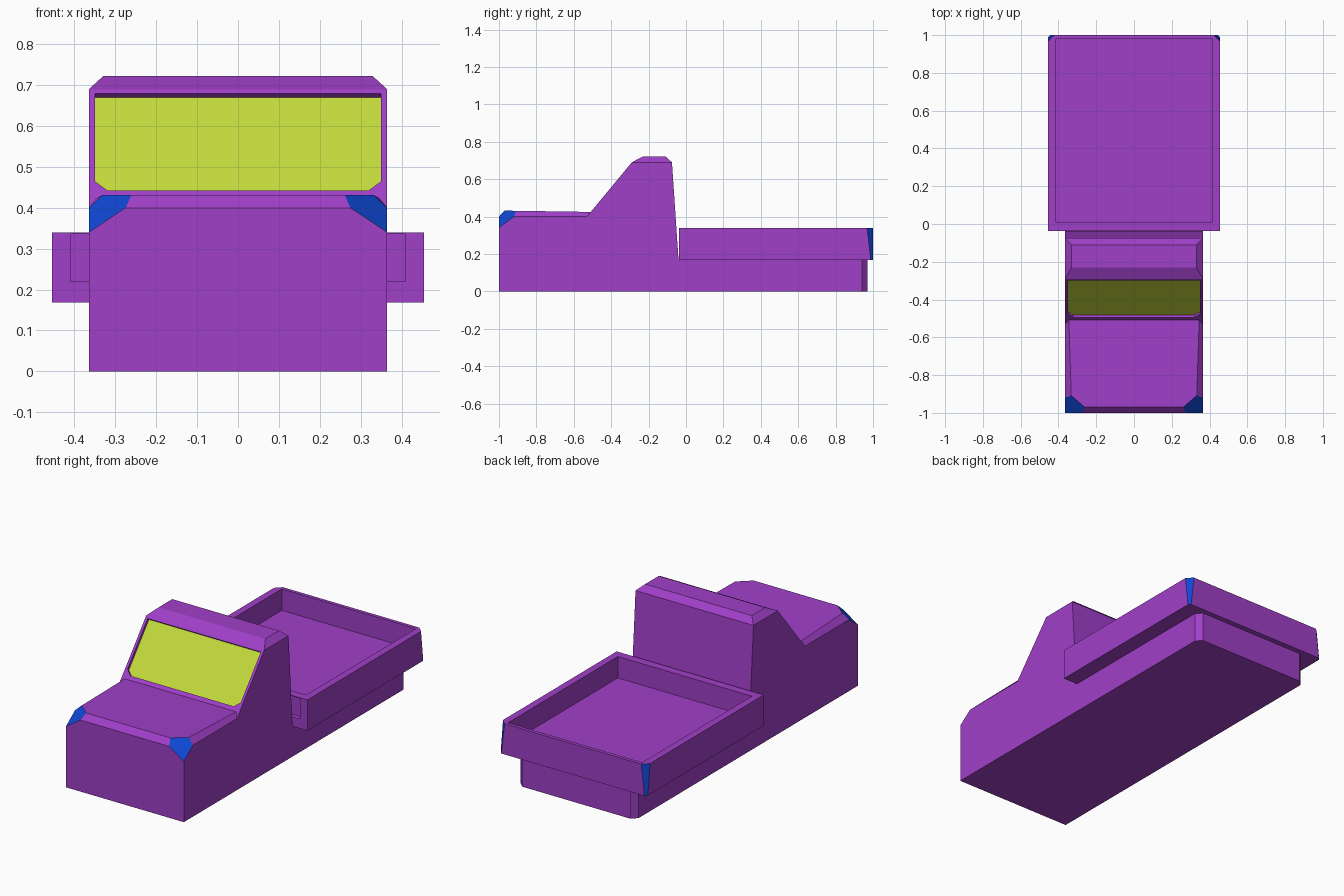
import bpy, bmesh
from mathutils import Vector

if "Cube" in bpy.data.objects:
    bpy.data.objects.remove(bpy.data.objects["Cube"])


def material(name, rgb):
    m = bpy.data.materials.new(name)
    m.diffuse_color = (*rgb, 1)
    m.use_nodes = True
    m.node_tree.nodes["Principled BSDF"].inputs["Base Color"].default_value = m.diffuse_color
    return m


MATS = [material("purple_paint", (0.35, 0.05, 0.58)),
        material("blue_lamp", (0.005, 0.065, 0.67)),
        material("yellow_glass", (0.55, 0.70, 0.045))]


def face(bm, pts, mat=0):
    f = bm.faces.new([bm.verts.new(p) for p in pts])
    f.material_index = mat
    return f


def bridge(bm, a, b, skip=(), lamps=()):
    """Join two loops of equal length with quads."""
    n = len(a)
    for i in range(n):
        if i not in skip:
            j = (i + 1) % n
            face(bm, [a[i], a[j], b[j], b[i]], 1 if i in lamps else 0)


def finish(bm, name):
    bmesh.ops.recalc_face_normals(bm, faces=bm.faces)
    me = bpy.data.meshes.new(name)
    bm.to_mesh(me)
    bm.free()
    for m in MATS:
        me.materials.append(m)
    ob = bpy.data.objects.new(name, me)
    bpy.context.collection.objects.link(ob)
    return ob


# --- truck body: hood, cab and chassis in one shell ---
W = 0.365
bm = bmesh.new()
profile = [(-1, 0), (-1, .40), (-.53, .40), (-.29, .69),
           (-.075, .69), (-.04, .17), (.94, .17), (.94, 0)]


def slope(z, x):
    """Point on the windshield plane."""
    return (x, -.53 + (z - .40) * .8276, z)


L = [(-W, y, z) for y, z in profile]
R = [(W, y, z) for y, z in profile]
face(bm, L)
face(bm, R)
for i in (0, 4):
    face(bm, [L[i], L[i + 1], R[i + 1], R[i]])

# chamfered chassis tail
T = [(s * .335, .97, z) for z in (.17, 0) for s in (-1, 1)]
face(bm, T[:2] + T[:1:-1])
face(bm, [L[6], L[7], T[2], T[0]])
face(bm, [R[6], R[7], T[3], T[1]])
face(bm, [L[5], L[6], T[0], T[1], R[6], R[5]])
face(bm, [L[0], L[7], T[2], T[3], R[7], R[0]])

# raised hood and roof with sloped edges
hood_base = [L[1], R[1], R[2], L[2]]
hood_top = [(-.33, -.97, .432), (.33, -.97, .432), slope(.425, .345), slope(.425, -.345)]
bridge(bm, hood_base, hood_top, skip=(2,))
face(bm, hood_top)
roof_base = [L[3], R[3], R[4], L[4]]
roof_top = [(s * .33, y, .722) for s, y in ((-1, -.23), (1, -.23), (1, -.11), (-1, -.11))]
bridge(bm, roof_base, roof_top)
face(bm, roof_top)

# windshield frame with a recessed pane
pane = [slope(z, x) for z, x in ((.68, -.35), (.68, .35), (.465, .35),
                                 (.443, .32), (.443, -.32), (.465, -.35))]
inner = [tuple(Vector(p) + Vector((0, .0115, -.0096))) for p in pane]
face(bm, [L[3], R[3], pane[1], pane[0]])
face(bm, [R[3], R[2], pane[2], pane[1]])
face(bm, [L[3], L[2], pane[5], pane[0]])
face(bm, [L[2], hood_top[3], hood_top[2], R[2]] + pane[2:])
bridge(bm, pane, inner)
face(bm, inner, 2)
bmesh.ops.remove_doubles(bm, verts=bm.verts, dist=1e-4)
bmesh.ops.recalc_face_normals(bm, faces=bm.faces)

# headlights: slice off the front corners and cap them in blue
for s in (-1, 1):
    a = Vector((s * W, -1, .34))
    n = (Vector((s * .275, -1, .40)) - a).cross(Vector((s * W, -.92, .40)) - a)
    if n.z < 0:
        n.negate()
    cut = bmesh.ops.bisect_plane(bm, geom=bm.verts[:] + bm.edges[:] + bm.faces[:],
                                 dist=1e-5, plane_co=a, plane_no=n)["geom_cut"]
    # the cut may also cross the cab, so only the corner piece is removed
    corner = [v for v in bm.verts if (v.co - a).dot(n) > 1e-4
              and v.co.y < -.85 and v.co.x * s > .2]
    bmesh.ops.delete(bm, geom=corner, context='VERTS')
    rim = [e for e in bm.edges if e.is_boundary]
    for f in bmesh.ops.contextual_create(bm, geom=rim)["faces"]:
        f.material_index = 1
bmesh.ops.dissolve_limit(bm, angle_limit=.002, verts=bm.verts, edges=bm.edges,
                         delimit={'MATERIAL'})
finish(bm, "truck_body")


# --- cargo bed: open tray with blue tail lamps on the rear corners ---
def bed_loop(z, c):
    return [(-.455, -.037, z), (.455, -.037, z), (.455, 1 - c, z),
            (.455 - c, 1, z), (c - .455, 1, z), (-.455, 1 - c, z)]


def tray_loop(z):
    return [(-.415, .01, z), (.415, .01, z), (.415, .98, z), (-.415, .98, z)]


bm = bmesh.new()
low, top = bed_loop(.168, .012), bed_loop(.34, .032)
rim, floor = tray_loop(.34), tray_loop(.22)
face(bm, low)
bridge(bm, low, top, skip=(0,), lamps=(2, 4))
face(bm, [top[0], top[1], rim[1], rim[0]])
face(bm, [top[1], top[2], rim[2], rim[1]])
face(bm, [top[2], top[3], top[4], top[5], rim[3], rim[2]])
face(bm, [top[5], top[0], rim[0], rim[3]])
bridge(bm, rim, floor)
face(bm, floor)

# shallow recess in the front wall of the bed
front = [low[0], low[1], top[1], top[0]]
recess = [[(x, y, z) for x, z in ((-.41, .22), (.41, .22), (.41, .336), (-.41, .336))]
          for y in (-.037, -.01)]
bridge(bm, front, recess[0])
bridge(bm, recess[0], recess[1])
face(bm, recess[1])
bmesh.ops.remove_doubles(bm, verts=bm.verts, dist=1e-4)
finish(bm, "cargo_bed")
